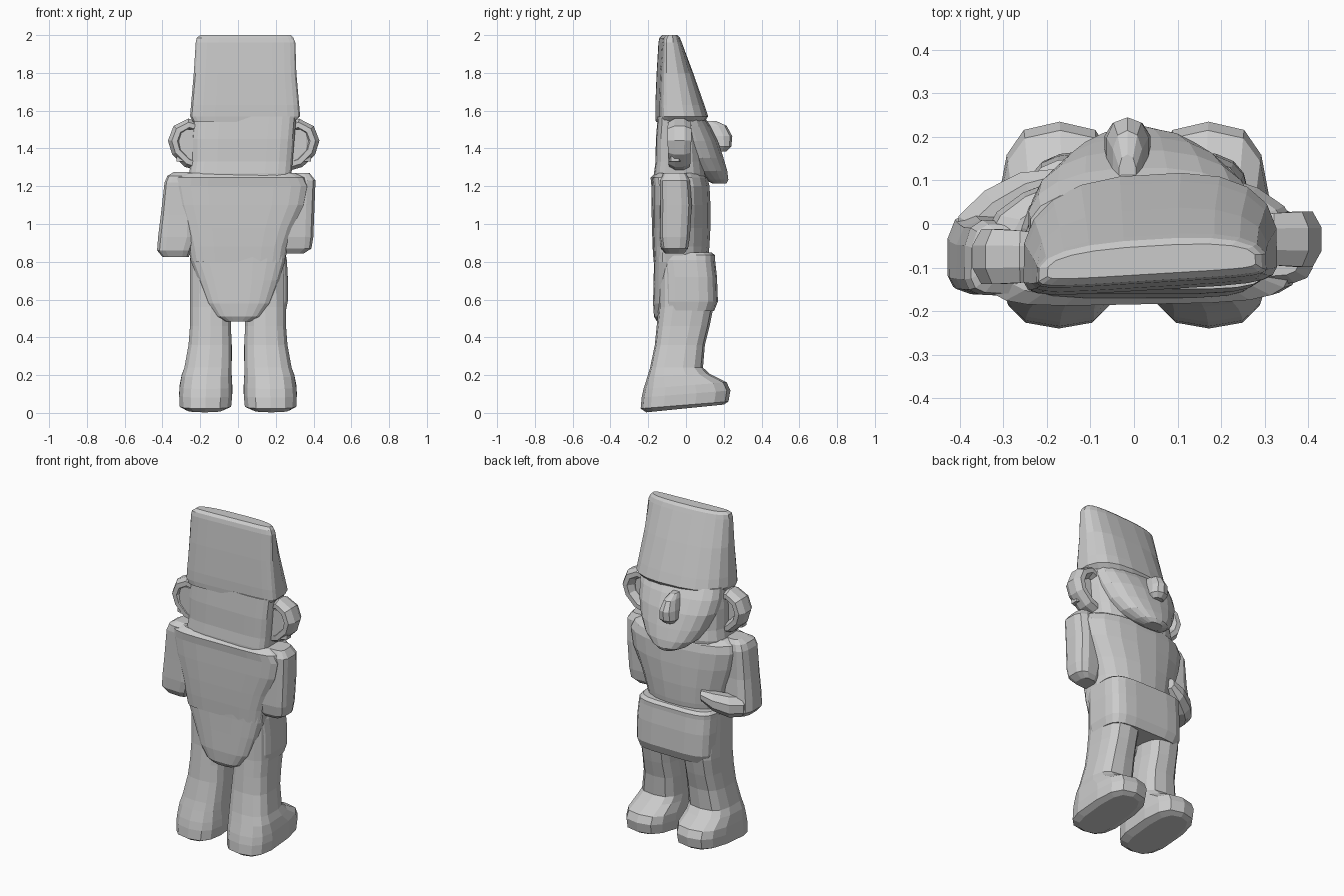
import bpy
import bmesh
from math import cos, sin, pi, copysign
from mathutils import Vector


def skin_rings(name, rings):
    """Joins equal-sized point rings into a closed flat-shaded object."""
    bm = bmesh.new()
    loops = [[bm.verts.new(p) for p in r] for r in rings]
    n = len(loops[0])
    for a, b in zip(loops, loops[1:]):
        for i in range(n):
            j = (i + 1) % n
            bm.faces.new((a[i], a[j], b[j], b[i]))
    bm.faces.new(loops[0])
    bm.faces.new(loops[-1])
    bmesh.ops.recalc_face_normals(bm, faces=bm.faces)
    mesh = bpy.data.meshes.new(name)
    bm.to_mesh(mesh)
    bm.free()
    ob = bpy.data.objects.new(name, mesh)
    bpy.context.collection.objects.link(ob)
    return ob


def power(v, e):
    return copysign(abs(v) ** (2 / e), v)


def stack(name, rows, front=3.0, back=4.0, split=0.4, skew=0.0, n=20):
    """Horizontal sections: (z, x min, x max, y min, y max, slope of z along y)."""
    rings = []
    for z, x0, x1, y0, y1, *slope in rows:
        cx, rx = (x0 + x1) / 2, (x1 - x0) / 2
        ym = y0 + (y1 - y0) * split
        ring = []
        for i in range(n):
            a = 2 * pi * (i + 0.5) / n
            e, ry = (front, y1 - ym) if sin(a) > 0 else (back, ym - y0)
            x = cx + rx * power(cos(a), e)
            y = ym + ry * power(sin(a), e) + skew * (x - cx)
            ring.append((x, y, z + (slope[0] * y if slope else 0)))
        rings.append(ring)
    return skin_rings(name, rings)


def tube(name, path, radii, side, width, n=8):
    """Sweeps an oval along a path; side is the oval's fixed wide axis."""
    pts = [Vector(p) for p in path]
    side = Vector(side)
    rings = []
    for i, p in enumerate(pts):
        t = (pts[min(i + 1, len(pts) - 1)] - pts[max(i - 1, 0)]).normalized()
        nrm = t.cross(side).normalized()
        rings.append([p + nrm * radii[i] * cos(2 * pi * (k + .5) / n)
                      + side * width * radii[i] * sin(2 * pi * (k + .5) / n)
                      for k in range(n)])
    return skin_rings(name, rings)


# Tall wedge-shaped hat
stack("hat", [
    (1.54, -.24, .30, -.15, .095), (1.57, -.255, .33, -.152, .115),
    (1.63, -.25, .325, -.152, .095), (1.80, -.235, .31, -.145, .035),
    (1.96, -.225, .305, -.135, -.025), (1.985, -.22, .295, -.13, -.035),
    (2.0, -.20, .28, -.115, -.05)], front=2.6, back=6, split=.3, skew=.06)

# Back of the head
stack("head", [
    (1.20, -.25, .28, -.17, .10), (1.27, -.26, .285, -.17, .11),
    (1.33, -.25, .29, -.162, .10), (1.45, -.25, .30, -.16, .09),
    (1.57, -.24, .31, -.15, .08)], back=5)

# Forward-tilted face with rounded chin
stack("face", [
    (1.215, -.05, .06, .14, .215), (1.235, -.10, .11, .10, .225),
    (1.28, -.155, .18, .05, .22), (1.35, -.20, .235, 0, .20),
    (1.44, -.235, .27, -.03, .17), (1.52, -.245, .29, -.05, .13),
    (1.58, -.24, .295, -.05, .09)], front=2.3, back=2.5, split=.3)

# Nose
stack("nose", [
    (1.385, -.05, .02, .15, .215), (1.41, -.07, .04, .14, .24),
    (1.465, -.065, .035, .12, .245), (1.52, -.05, .02, .10, .215),
    (1.545, -.035, .005, .08, .16)], front=2.4, back=3, n=10)

# Cupped ears, mirrored about the head centre and filled at the rear
for s, label in ((-1, "left"), (1, "right")):
    path = [(.22, 1.505), (.29, 1.525), (.345, 1.495), (.366, 1.44),
            (.35, 1.385), (.295, 1.33), (.22, 1.305)]
    ear_y = -.055 + .02 * s
    tube(label + "_ear_rim", [(.03 + s * x, ear_y, z) for x, z in path],
         [.03, .036, .038, .038, .036, .035, .03], (0, 1, 0), 1.8)
    xs = sorted((.03 + s * .2, .03 + s * .36))
    stack(label + "_ear_cup", [(1.33, *xs, ear_y - .055, ear_y + .02),
                               (1.50, *xs, ear_y - .055, ear_y + .02)], n=8)

# Torso, wide at the shoulders and running smoothly into the arms
stack("torso", [
    (.80, -.25, .25, -.17, .115), (.88, -.265, .265, -.175, .125),
    (.98, -.29, .30, -.178, .13), (1.10, -.33, .36, -.18, .13),
    (1.20, -.35, .38, -.18, .125), (1.245, -.34, .36, -.185, .115),
    (1.27, -.29, .31, -.16, .09)], front=2.3, back=5, skew=.02)

# Tapering rear cloth hanging over the legs
stack("rear_cloth", [
    (.485, -.07, .07, -.155, -.03), (.51, -.115, .12, -.17, -.02),
    (.58, -.165, .175, -.175, 0), (.70, -.21, .22, -.172, 0),
    (.80, -.25, .25, -.17, 0), (.90, -.26, .26, -.17, 0)], back=3.2)

# Skirt block at the front of the hips
stack("skirt", [
    (.54, -.23, .255, -.12, .15), (.59, -.245, .265, -.13, .17),
    (.72, -.25, .265, -.13, .165), (.81, -.25, .26, -.14, .155),
    (.835, -.25, .255, -.14, .155), (.85, -.235, .24, -.13, .135)],
    front=4.5, back=4)

# Hanging arms
stack("left_arm", [
    (.825, -.40, -.26, -.14, .0), (.86, -.43, -.245, -.16, .03),
    (.93, -.425, -.22, -.165, .02), (1.05, -.41, -.22, -.165, .01),
    (1.22, -.39, -.25, -.165, .01), (1.255, -.375, -.24, -.16, .0),
    (1.275, -.34, -.25, -.13, -.02)], n=12, skew=-.05)
stack("right_arm", [
    (.845, .25, .35, -.11, -.01), (.87, .235, .39, -.13, .01),
    (.93, .22, .40, -.14, .02), (1.10, .22, .407, -.14, .03),
    (1.23, .23, .412, -.14, .02), (1.27, .26, .38, -.12, .0)],
    n=12, skew=.08)

# Left forearm bent across the waist, rising to the hand
tube("left_forearm", [(-.36, -.06, .885), (-.355, -.01, .885),
                      (-.31, .03, .89), (-.24, .075, .915), (-.175, .10, .945)],
     [.05, .06, .062, .052, .03], (0, 0, 1), 1.1)

# Legs with feet; each row holds inner x, outer x and the depth range
leg_rows = [
    (.012, .07, .27, -.21, .20, .10), (.03, .028, .305, -.24, .225, .08),
    (.10, .022, .308, -.235, .235, .08), (.145, .022, .305, -.225, .215, .08),
    (.20, .025, .295, -.205, .125, .05), (.24, .025, .28, -.19, .09),
    (.36, .025, .258, -.165, .10), (.46, .03, .25, -.155, .125),
    (.56, .025, .25, -.145, .145), (.82, .02, .25, -.14, .13)]
for s, shift, label in ((-1, -.006, "left_leg"), (1, .006, "right_leg")):
    stack(label, [(z + (.012 if i < 2 else 0), *sorted((s * a + shift, s * b + shift)), y0, y1, *sl)
                  for i, (z, a, b, y0, y1, *sl) in enumerate(leg_rows)],
          front=3, back=2.8, n=14)
